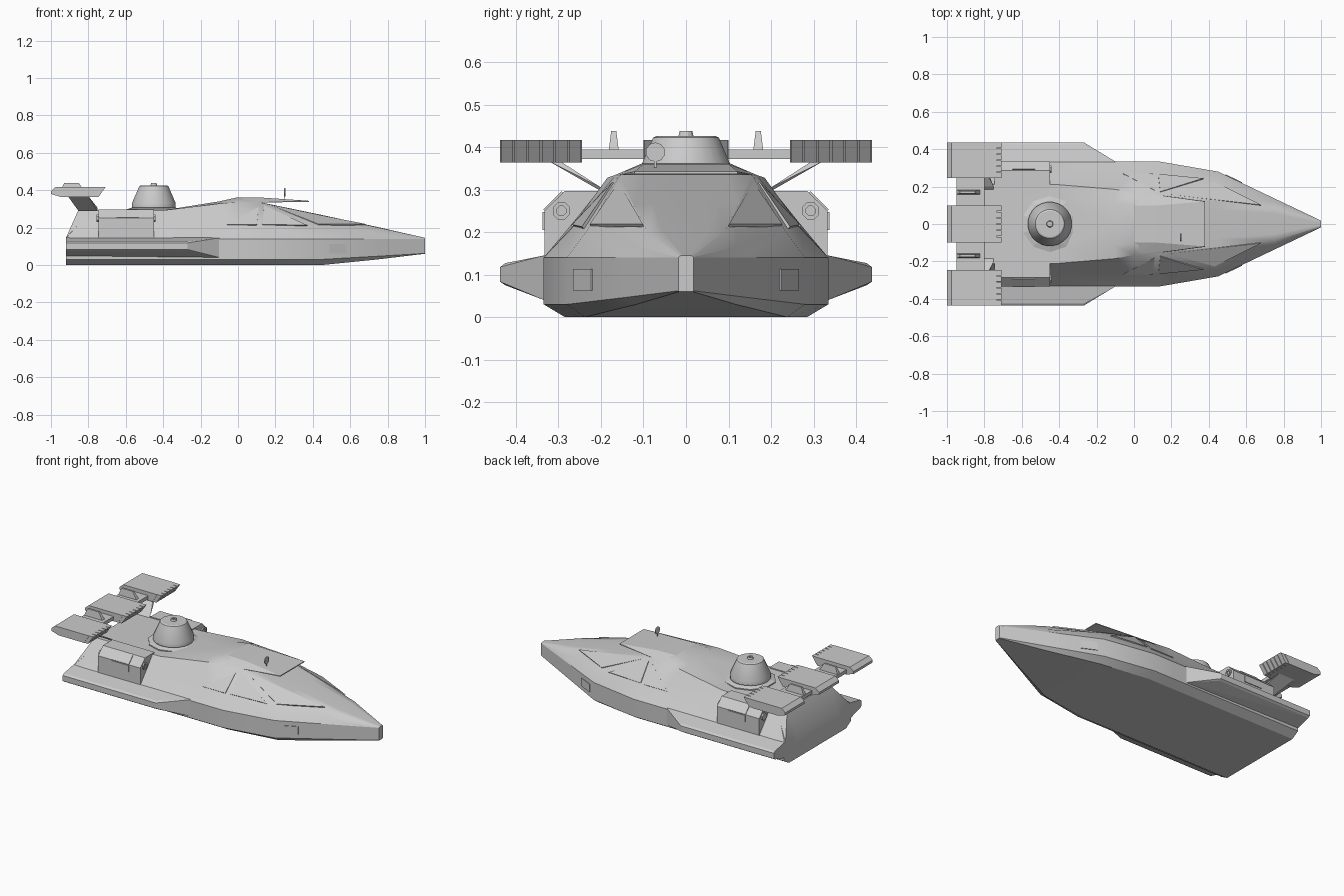
import bpy
import bmesh
import math
from mathutils import Vector

old = bpy.data.objects.get("Cube")
if old:
    bpy.data.objects.remove(old, do_unlink=True)

grey = bpy.data.materials.new("hull grey")
grey.use_nodes = True
grey.diffuse_color = (0.6, 0.6, 0.6, 1)
grey.node_tree.nodes["Principled BSDF"].inputs["Base Color"].default_value = grey.diffuse_color


def finish(name, bm, smooth=False):
    """Turn a bmesh into a named, coloured object."""
    bmesh.ops.remove_doubles(bm, verts=bm.verts, dist=0.0005)
    bmesh.ops.recalc_face_normals(bm, faces=bm.faces)
    mesh = bpy.data.meshes.new(name)
    bm.to_mesh(mesh)
    bm.free()
    mesh.materials.append(grey)
    obj = bpy.data.objects.new(name, mesh)
    bpy.context.collection.objects.link(obj)
    if smooth:
        bpy.ops.object.select_all(action='DESELECT')
        obj.select_set(True)
        bpy.context.view_layer.objects.active = obj
        bpy.ops.object.shade_smooth_by_angle(angle=math.radians(25))
    return obj


def solid(name, points):
    """Convex solid around a few corner points."""
    bm = bmesh.new()
    for p in points:
        bm.verts.new(p)
    result = bmesh.ops.convex_hull(bm, input=bm.verts)
    loose = [g for g in result["geom_interior"] if isinstance(g, bmesh.types.BMVert)]
    bmesh.ops.delete(bm, geom=loose, context='VERTS')
    bmesh.ops.dissolve_limit(bm, angle_limit=0.01, verts=bm.verts, edges=bm.edges)
    return finish(name, bm)


def box(name, xs, ys, zs):
    return solid(name, [(x, y, z) for x in xs for y in ys for z in zs])


def prism_x(name, profile, x0, x1):
    """Extrude a (y, z) profile along x."""
    return solid(name, [(x, y, z) for x in (x0, x1) for y, z in profile])


def prism_y(name, profile, y0, y1):
    """Extrude an (x, z) profile along y."""
    return solid(name, [(x, y, z) for y in (y0, y1) for x, z in profile])


def plate(name, corners, half=0.004):
    """Thin panel lying on a surface."""
    a, b, c = [Vector(p) for p in corners[:3]]
    n = (b - a).cross(c - a).normalized() * half
    return solid(name, [Vector(p) + n * k for p in corners for k in (1, -1)])


def lathe(name, profile, centre, sides, axis='Z', smooth=True):
    """Stack of rings (radius, height) turned about an axis."""
    bm = bmesh.new()
    rings = []
    for r, h in profile:
        ring = []
        for i in range(sides):
            a = math.tau * (i + 0.5) / sides
            u, v = r * math.cos(a), r * math.sin(a)
            p = (u, v, h) if axis == 'Z' else (h, u, v)
            ring.append(bm.verts.new(Vector(p) + Vector(centre)))
        rings.append(ring)
    for low, high in zip(rings, rings[1:]):
        for i in range(sides):
            j = (i + 1) % sides
            bm.faces.new((low[i], low[j], high[j], high[i]))
    bm.faces.new(rings[0])
    bm.faces.new(rings[-1])
    return finish(name, bm, smooth)


# Hull stations: x, beam, base z, chine z, flank (y, z), roof edge (y, z), roof z
stations = [
    (-.92, .335, 0, .03, .33, .142, .32, .145, .145),
    (-.855, .335, 0, .03, .272, .215, .21, .29, .29),
    (-.4, .335, 0, .03, .272, .215, .21, .292, .292),
    (-.1, .335, 0, .03, .27, .21, .185, .328, .34),
    (0, .335, 0, .03, .27, .21, .165, .335, .362),
    (.13, .335, 0, .03, .268, .21, .157, .332, .333),
    (.45, .28, 0, .03, .232, .205, .124, .265, .267),
    (.75, .137, .03, .047, .118, .165, .09, .2, .202),
    (1, .018, .06, .062, .017, .142, .011, .145, .145),
]


def half_section(x, beam, base, chine, fy, fz, ry, rz, top):
    yz = [(0, base), (beam * 0.85, base), (beam, chine), (beam, 0.14),
          (fy, fz), (ry, rz), (ry * 0.62, top), (0, top)]
    return [(x, y, z) for y, z in yz]


bm = bmesh.new()
for side in (1, -1):
    rows = [[bm.verts.new((x, side * y, z)) for x, y, z in half_section(*s)] for s in stations]
    for back, front in zip(rows, rows[1:]):
        for k in range(len(back) - 1):
            if k in (0, 6):
                bm.faces.new((back[k], front[k], front[k + 1], back[k + 1]))
            else:
                bm.faces.new((back[k], front[k], back[k + 1]))
                bm.faces.new((front[k], front[k + 1], back[k + 1]))
    bm.faces.new(rows[0])
    bm.faces.new(rows[-1])
finish("hull", bm, smooth=True)

# Overhanging visor at the front of the roof
visor = []
for s in (1, -1):
    visor += [(0, s * .1, .362), (.13, s * .1, .36), (.38, s * .12, .343), (.38, s * .122, .337),
              (0, s * .163, .335), (.13, s * .155, .334)]
solid("roof_visor", visor)

# Parts found on both sides
for s, label in ((1, "left"), (-1, "right")):
    # Side sponson with tapered nose
    sponson = []
    for x in (-.92, -.27):
        sponson += [(x, s * y, z) for y, z in
                    ((.32, .147), (.425, .127), (.437, .118), (.437, .083), (.425, .075), (.32, .045))]
    sponson += [(-.1, s * .334, .145), (-.1, s * .334, .04), (-.1, s * .32, .145), (-.1, s * .32, .04)]
    solid(label + "_sponson", sponson)

    # Deck locker, door and end ports
    locker = [(.19, .14), (.333, .14), (.333, .25), (.285, .297), (.19, .297)]
    prism_x(label + "_locker", [(s * y, z) for y, z in locker], -.745, -.45)
    plate(label + "_locker_door", [(x, s * .334, z) for x, z in
                                   ((-.65, .205), (-.53, .205), (-.53, .247), (-.65, .247))])
    plate(label + "_locker_hatch", [(-.65, s * .333, .25), (-.53, s * .333, .25),
                                    (-.53, s * .29, .293), (-.65, s * .29, .293)])
    for x in (-.75, -.447):
        lathe(label + "_locker_port", [(.022, -.006), (.022, .006), (.012, .006), (.012, 0)],
              (x, s * .293, .25), 8, 'X', False)

    # Window panels and bow hatch
    windows = {
        "rear_window": [(-.06, .268, .213), (.1, .268, .213), (.11, .178, .308)],
        "side_window": [(.13, .265, .215), (.37, .242, .21), (.14, .17, .316)],
        "front_window": [(.18, .157, .314), (.43, .225, .215), (.68, .1, .216)],
        "bow_hatch": [(.488, .262, .062), (.576, .22, .062), (.576, .22, .113), (.488, .262, .113)],
    }
    for part, corners in windows.items():
        plate(label + "_" + part, [(x, s * y, z) for x, y, z in corners])

    # Launcher strut, cross bar and fin
    solid(label + "_strut", [(x, s * y, z) for x, y, z in (
        (-.91, .325, .368), (-.8, .325, .368), (-.91, .298, .368), (-.8, .298, .368),
        (-.85, .2, .305), (-.75, .2, .305), (-.85, .18, .285), (-.75, .18, .285))])
    box(label + "_cross_bar", (-.95, -.8), (s * .09, s * .255), (.372, .394))
    solid(label + "_fin", [(x, s * (.17 + e * w), z) for e in (1, -1) for x, w, z in (
        (-.95, .012, .39), (-.82, .012, .39), (-.93, .006, .438), (-.85, .006, .438))])

# Three launcher pods with slatted fronts
for name, y0, y1, cells in (("left", .245, .437, 6), ("centre", -.1, .1, 6), ("right", -.437, -.245, 6)):
    prism_y(name + "_launcher", [(-1, .38), (-1, .395), (-.975, .417), (-.735, .417),
                                 (-.77, .364), (-.95, .364)], y0, y1)
    step = (y1 - y0) / cells
    for i in range(cells):
        a = y0 + i * step
        prism_y(name + "_launch_cell", [(-.74, .417), (-.708, .417), (-.745, .364), (-.775, .364)],
                a + .002, a + step - .002)

# Turret on its deck ring
turret_at = (-.45, 0, 0)
lathe("turret_ring", [(.15, .28), (.15, .298), (.125, .306)], turret_at, 10, smooth=False)
lathe("turret", [(.105, .29), (.118, .31), (.118, .33), (.078, .422), (.07, .426)], turret_at, 24)
lathe("turret_cap", [(.02, .42), (.015, .438), (.007, .438), (.007, .432)], turret_at, 12)

# Small searchlight disc on the visor
lathe("searchlight", [(.018, -.004), (.023, -.002), (.023, .003), (.017, .003), (.017, .001)],
      (.25, -.072, .388), 10, 'X', False)
box("searchlight_post", (.248, .252), (-.075, -.069), (.345, .368))
